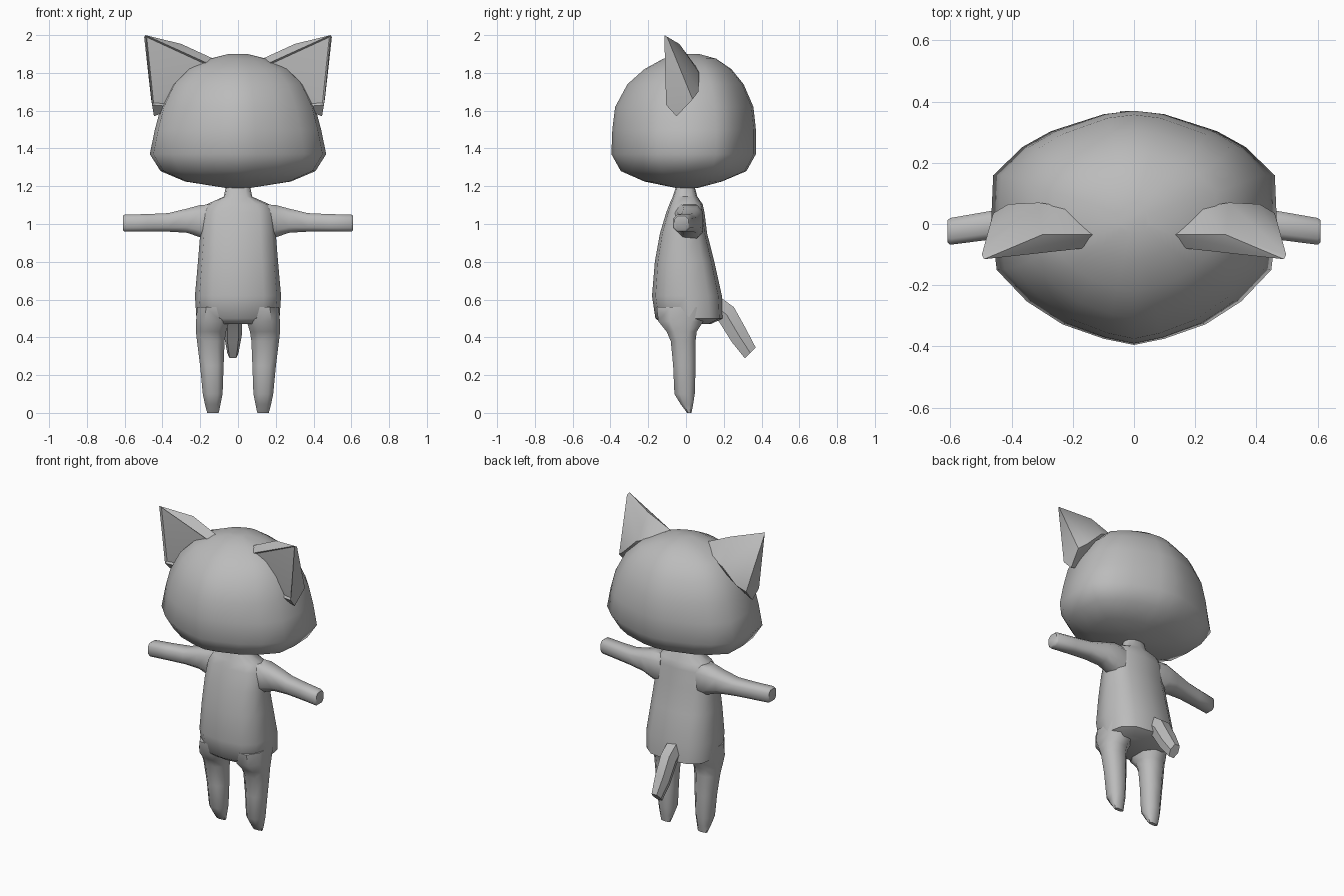
import bpy, bmesh, math
from mathutils import Vector

if "Cube" in bpy.data.objects:
    bpy.data.objects.remove(bpy.data.objects["Cube"])

fur = bpy.data.materials.new("grey_fur")
fur.diffuse_color = (0.5, 0.5, 0.5, 1)
fur.use_nodes = True
fur.node_tree.nodes["Principled BSDF"].inputs["Base Color"].default_value = fur.diffuse_color


def finish(name, bm, angle=40):
    bmesh.ops.recalc_face_normals(bm, faces=bm.faces)
    me = bpy.data.meshes.new(name)
    bm.to_mesh(me)
    bm.free()
    ob = bpy.data.objects.new(name, me)
    bpy.context.collection.objects.link(ob)
    me.materials.append(fur)
    bpy.ops.object.select_all(action='DESELECT')
    bpy.context.view_layer.objects.active = ob
    ob.select_set(True)
    bpy.ops.object.shade_smooth_by_angle(angle=math.radians(angle))
    return ob


def loft(name, rings, angle=40):
    """Skin a list of equal-length point rings and cap both ends."""
    bm = bmesh.new()
    vs = [[bm.verts.new(p) for p in r] for r in rings]
    n = len(vs[0])
    for a, b in zip(vs, vs[1:]):
        for i in range(n):
            j = (i + 1) % n
            bm.faces.new((a[i], a[j], b[j], b[i]))
    bm.faces.new(vs[0])
    bm.faces.new(vs[-1])
    return finish(name, bm, angle)


def oval(n, power=2.0, turn=0.0):
    """Unit superellipse outline."""
    out = []
    for i in range(n):
        a = 2 * math.pi * (i + turn) / n
        c, s = math.cos(a), math.sin(a)
        out.append((math.copysign(abs(c) ** (2 / power), c),
                    math.copysign(abs(s) ** (2 / power), s)))
    return out


def span(t, lo, hi):
    return (lo + hi) / 2 + t * (hi - lo) / 2


# Head: lens-shaped outline, scaled per level (z, half width, front, back)
half = [(0, -1), (.21, -.95), (.5, -.83), (.75, -.64), (.96, -.38), (1, 0),
        (.985, .43), (.78, .68), (.58, .82), (.21, .97), (0, 1)]
outline = half + [(-x, y) for x, y in half[-2:0:-1]]
levels = [(1.19, .06, -.05, .06), (1.225, .28, -.22, .19), (1.28, .41, -.345, .32),
          (1.37, .467, -.395, .37), (1.5, .44, -.39, .37), (1.62, .408, -.375, .357),
          (1.74, .35, -.31, .305), (1.82, .27, -.22, .24), (1.875, .15, -.12, .16),
          (1.9, .05, -.03, .07)]
loft("head", [[(w * x, -f * y if y < 0 else b * y, z) for x, y in outline]
              for z, w, f, b in levels], 50)

# Body with shoulders and neck
levels = [(.47, .17, -.12, .13), (.50, .22, -.162, .195), (.62, .228, -.18, .19),
          (.8, .212, -.165, .15), (.95, .2, -.138, .112), (1.06, .19, -.105, .098),
          (1.105, .165, -.088, .088), (1.145, .075, -.07, .06), (1.22, .06, -.045, .04)]
loft("body", [[(w * x, span(y, f, b), z) for x, y in oval(12, 2.7)]
              for z, w, f, b in levels], 50)

# Tail: four-sided, bent once; (centre y, centre z, half width, half thickness)
d = Vector((0, .5, .87))
tail = []
for y, z, w, h in [(.14, .58, .05, .07), (.215, .52, .05, .075),
                   (.28, .41, .047, .07), (.34, .318, .03, .055)]:
    tail.append([(-.027 + w * u, y + d.y * h * v * 1.6 * .65, z + d.z * h * v * .6)
                 for u, v in ((-1, 0), (-.6, -1), (.6, -1), (1, 0), (.6, 1), (-.6, 1))])
loft("tail", tail, 35)

for side, s in (("left", 1), ("right", -1)):
    # Leg tapering to a wedge-shaped foot (z, inner, outer, front, back)
    levels = [(0, .1, .165, .005, .03), (.045, .09, .178, -.03, .04),
              (.1, .078, .19, -.065, .05), (.25, .072, .205, -.072, .055),
              (.38, .066, .222, -.085, .055), (.43, .058, .228, -.108, .062),
              (.485, .04, .228, -.155, .10), (.56, .03, .222, -.165, .14)]
    loft(side + "_leg", [[(s * span(x, i, o), span(y, f, b), z)
                          for x, y in oval(8, 2.4, .5)] for z, i, o, f, b in levels], 50)

    # Arm (x, front, back, bottom, top)
    levels = [(.13, -.08, .09, .90, 1.11), (.2, -.05, .095, .925, 1.105),
              (.27, -.045, .085, .95, 1.085), (.37, -.045, .065, .957, 1.06),
              (.48, -.055, .043, .957, 1.055), (.6, -.07, .022, .957, 1.052),
              (.61, -.062, .014, .965, 1.045)]
    loft(side + "_arm", [[(s * x, span(u, f, b), span(v, lo, hi))
                          for u, v in oval(8, 3, .5)] for x, f, b, lo, hi in levels], 50)

    # Ear: flat triangular front, bulging back, shallow inner hollow
    pts = [(.49, -.115, 2.0), (.17, -.08, 1.855), (.455, -.105, 1.63),
           (.13, -.035, 1.875), (.445, -.05, 1.57), (.497, -.10, 1.99),
           (.22, .055, 1.83), (.31, .07, 1.80), (.41, .065, 1.70),
           (.46, .035, 1.66), (.32, -.07, 1.62), (.30, -.035, 1.953)]
    bm = bmesh.new()
    for x, y, z in pts:
        bm.verts.new((s * x, y, z))
    hull = bmesh.ops.convex_hull(bm, input=bm.verts[:])
    loose = [v for v in bm.verts if not v.link_faces]
    bmesh.ops.delete(bm, geom=loose, context='VERTS')
    bmesh.ops.recalc_face_normals(bm, faces=bm.faces)
    front = [f for f in bm.faces if f.normal.y < -.85]
    bmesh.ops.inset_region(bm, faces=front, thickness=.014, depth=-.012)
    finish(side + "_ear", bm, 40)
